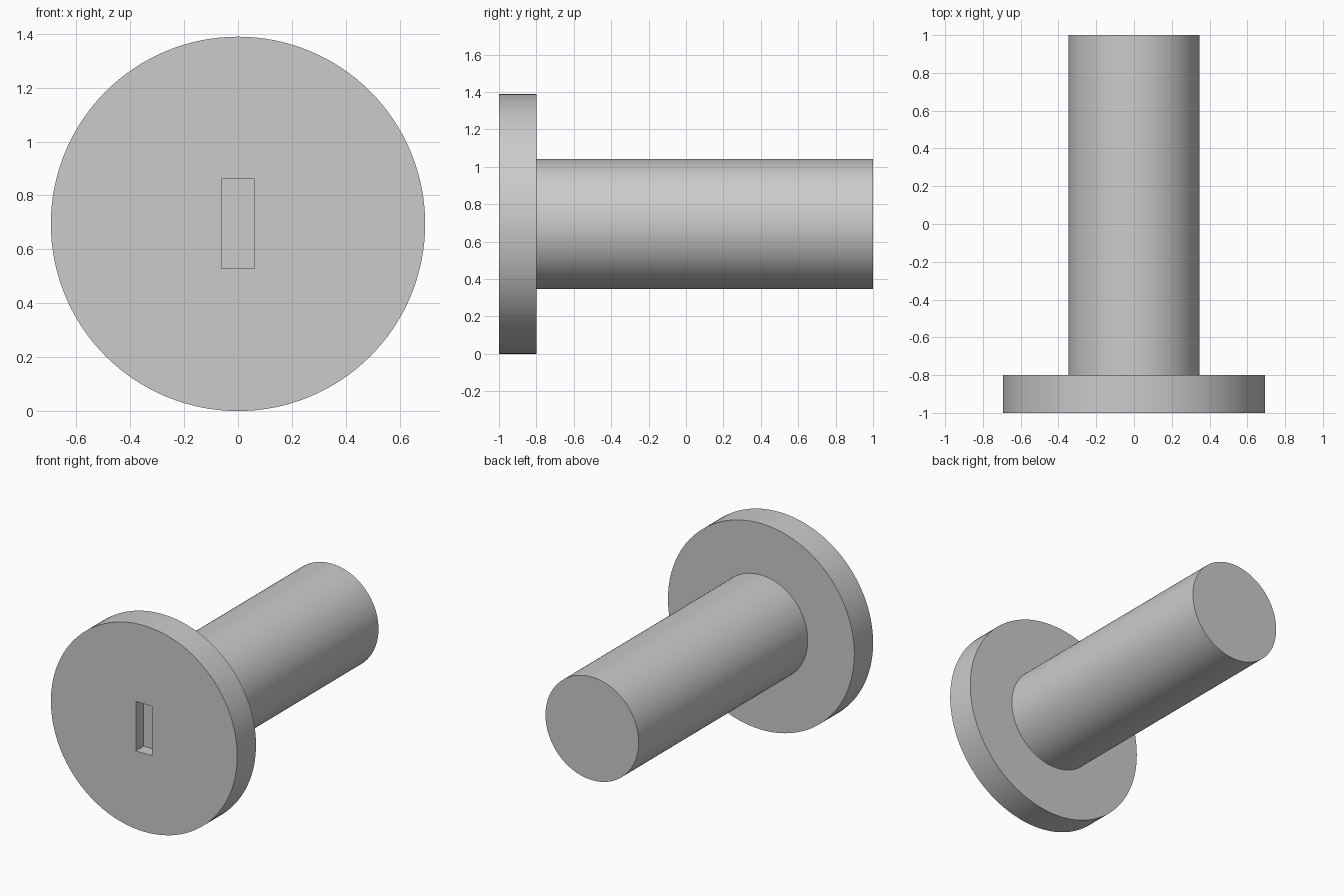
import bpy
import bmesh
from math import tau
from mathutils import Vector

default = bpy.data.objects.get("Cube")
if default:
    bpy.data.objects.remove(default, do_unlink=True)

HEAD_R = 0.6945
SHAFT_R = HEAD_R / 2
SLOT_W, SLOT_H, SLOT_DEPTH = 0.122, 0.333, 0.083
CENTRE = Vector((0, 0, HEAD_R))

grey = bpy.data.materials.new("plain_grey")
grey.use_nodes = True
grey.diffuse_color = (0.6, 0.6, 0.6, 1)
grey.node_tree.nodes["Principled BSDF"].inputs["Base Color"].default_value = (0.6, 0.6, 0.6, 1)


def make_object(name, bm):
    bmesh.ops.recalc_face_normals(bm, faces=bm.faces)
    mesh = bpy.data.meshes.new(name)
    bm.to_mesh(mesh)
    bm.free()
    mesh.materials.append(grey)
    obj = bpy.data.objects.new(name, mesh)
    bpy.context.collection.objects.link(obj)
    return obj


# Headed pin: a stepped profile turned about the y axis
bm = bmesh.new()
profile = [(HEAD_R, -1), (HEAD_R, -0.8), (SHAFT_R, -0.8), (SHAFT_R, 1)]
verts = [bm.verts.new(CENTRE + Vector((0, y, r))) for r, y in profile]
edges = [bm.edges.new(pair) for pair in zip(verts, verts[1:])]
bmesh.ops.spin(bm, geom=verts + edges, cent=CENTRE, axis=(0, 1, 0),
               angle=tau, steps=128, use_merge=True)
bmesh.ops.remove_doubles(bm, verts=bm.verts, dist=1e-5)
# Flat end caps
bmesh.ops.holes_fill(bm, edges=[e for e in bm.edges if e.is_boundary], sides=0)
pin = make_object("headed_pin", bm)

# Blind slot in the front of the head
bm = bmesh.new()
bmesh.ops.create_cube(bm, size=1)
bmesh.ops.scale(bm, verts=bm.verts, vec=(SLOT_W, SLOT_DEPTH * 2, SLOT_H))
bmesh.ops.translate(bm, verts=bm.verts, vec=CENTRE + Vector((0, -1, 0)))
cutter = make_object("slot_cutter", bm)
cutter.hide_render = True

cut = pin.modifiers.new("slot", "BOOLEAN")
cut.operation = "DIFFERENCE"
cut.solver = "EXACT"
cut.object = cutter

bpy.ops.object.select_all(action="DESELECT")
pin.select_set(True)
bpy.context.view_layer.objects.active = pin
bpy.ops.object.modifier_apply(modifier=cut.name)
bpy.data.objects.remove(cutter, do_unlink=True)

# Round sides smooth, rims and slot crisp
bpy.ops.object.shade_smooth_by_angle(angle=0.6)
